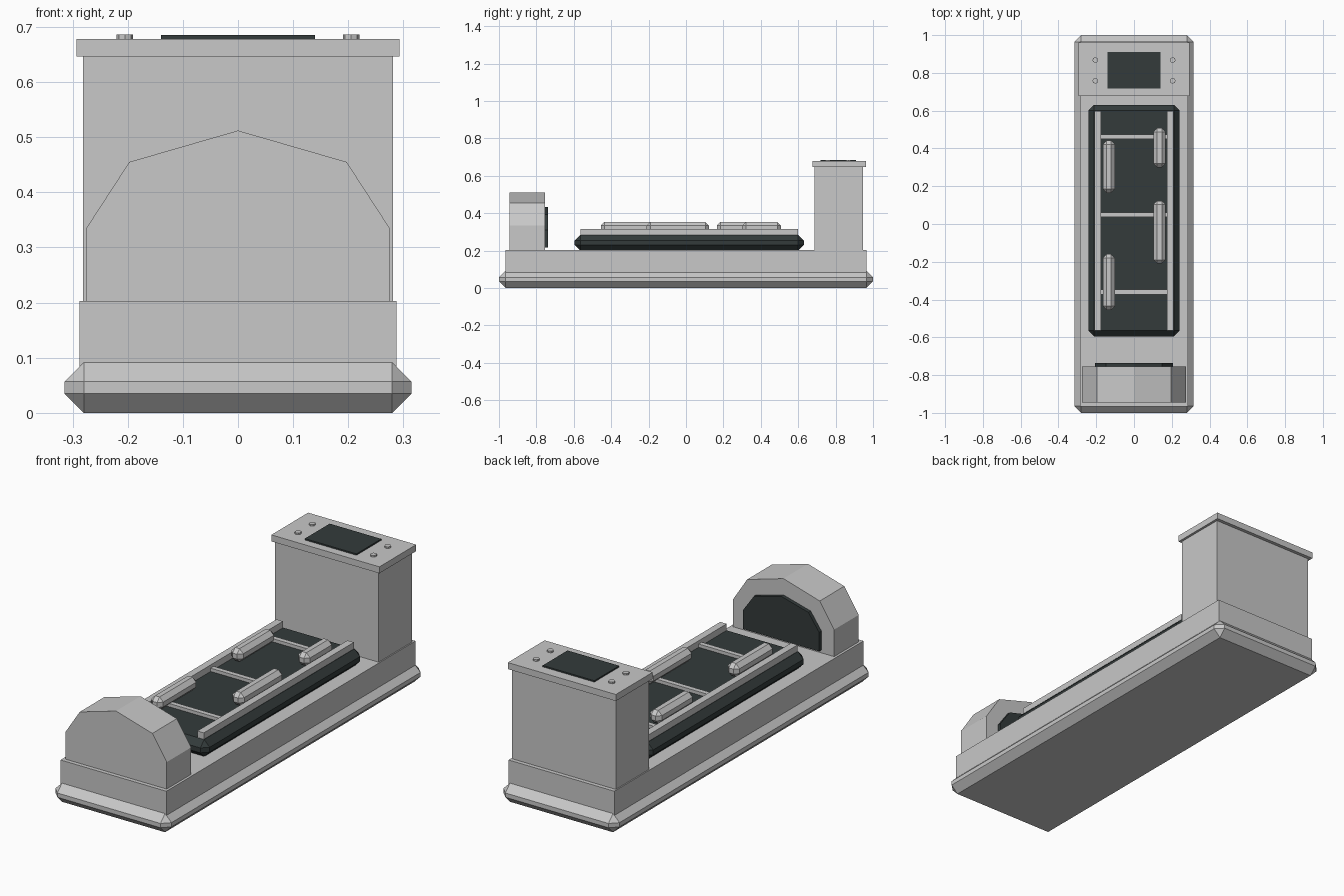
import bpy, bmesh, math

if "Cube" in bpy.data.objects:
    bpy.data.objects.remove(bpy.data.objects["Cube"])


def material(name, rgb):
    m = bpy.data.materials.new(name)
    m.diffuse_color = (*rgb, 1)
    m.use_nodes = True
    m.node_tree.nodes["Principled BSDF"].inputs["Base Color"].default_value = m.diffuse_color
    return m


GREY = material("light grey", (0.58, 0.58, 0.58))
DARK = material("dark slate", (0.033, 0.043, 0.043))


def finish(bm, name, mat):
    bmesh.ops.recalc_face_normals(bm, faces=bm.faces)
    me = bpy.data.meshes.new(name)
    bm.to_mesh(me)
    bm.free()
    me.materials.append(mat)
    ob = bpy.data.objects.new(name, me)
    bpy.context.collection.objects.link(ob)
    return ob


def box(name, x, y, z, mat, bevel=0):
    """Box from (min, max) ranges with an optional one-step chamfer."""
    bm = bmesh.new()
    bmesh.ops.create_cube(bm, size=1)
    for v in bm.verts:
        v.co = [(r[0] + r[1]) / 2 + c * (r[1] - r[0]) for r, c in zip((x, y, z), v.co)]
    if bevel:
        bmesh.ops.bevel(bm, geom=bm.edges[:], offset=bevel, segments=1,
                        affect='EDGES', clamp_overlap=True)
    return finish(bm, name, mat)


def arch(name, half, y, mat):
    """Symmetric front profile extruded along y; half lists (x, z) with x > 0."""
    top, side = half[-1], half[:-1]
    pts = side + [top] + [(-px, pz) for px, pz in reversed(side)]
    bm = bmesh.new()
    face = bm.faces.new([bm.verts.new((px, y[0], pz)) for px, pz in pts])
    new = bmesh.ops.extrude_face_region(bm, geom=[face])["geom"]
    for v in new:
        if isinstance(v, bmesh.types.BMVert):
            v.co.y = y[1]
    return finish(bm, name, mat)


# Stepped base
box("base_skirt", (-0.315, 0.315), (-1, 1), (0, 0.092), GREY, 0.0355)
box("base_body", (-0.287, 0.287), (-0.965, 0.965), (0.08, 0.203), GREY)

# Bed with ladder frame
box("bed_pad", (-0.242, 0.242), (-0.595, 0.63), (0.2, 0.284), DARK, 0.03)
for s, side in ((-1, "left"), (1, "right")):
    box(side + "_rail", sorted((s * 0.175, s * 0.21)), (-0.565, 0.598), (0.275, 0.316), GREY)
for i, y in enumerate((-0.36, 0.05, 0.463)):
    box(f"cross_bar_{i}", (-0.18, 0.18), (y - 0.012, y + 0.012), (0.275, 0.3), GREY)

# Rounded clamps lying on the bed
for i, (x, y0, y1) in enumerate(((-0.133, 0.165, 0.442), (-0.133, -0.455, -0.16),
                                 (0.135, 0.3, 0.508), (0.135, -0.21, 0.123))):
    box(f"clamp_{i}", (x - 0.032, x + 0.032), (y0, y1), (0.29, 0.354), GREY, 0.02)

# Arched headpiece with dark inner panel
profile = [(0.275, 0.2), (0.275, 0.335), (0.197, 0.455), (0, 0.512)]
arch("headpiece", profile, (-0.945, -0.755), GREY)
panel = [(0.75 * x, 0.217 + 0.69 * (z - 0.2)) for x, z in profile]
arch("headpiece_panel", panel, (-0.757, -0.737), DARK)

# Control console
box("console", (-0.281, 0.281), (0.688, 0.945), (0.2, 0.65), GREY)
box("console_top", (-0.293, 0.293), (0.677, 0.962), (0.646, 0.678), GREY)
box("screen", (-0.14, 0.14), (0.718, 0.91), (0.677, 0.685), DARK)
for x in (-0.205, 0.205):
    for y in (0.758, 0.868):
        bm = bmesh.new()
        bmesh.ops.create_cone(bm, cap_ends=True, segments=8, radius1=0.015,
                              radius2=0.015, depth=0.012)
        bmesh.ops.translate(bm, verts=bm.verts, vec=(x, y, 0.680))
        finish(bm, "button", GREY)
